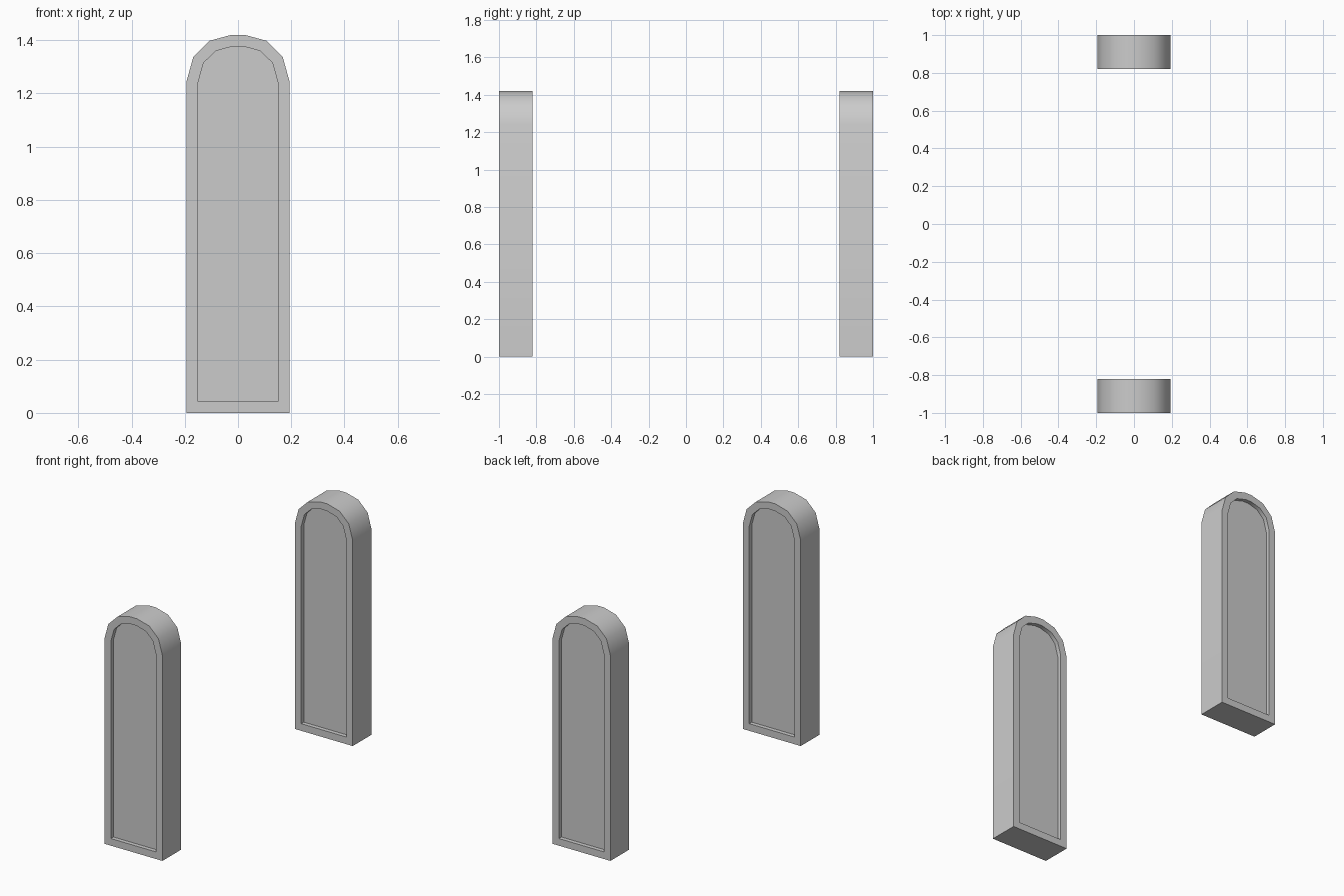
import bpy, bmesh, math

cube = bpy.data.objects.get("Cube")
if cube:
    bpy.data.objects.remove(cube, do_unlink=True)

THICKNESS = 0.18   # slab depth along y
BORDER = 0.043     # rim width around the sunken panel
RECESS = 0.025     # panel depth

stone = bpy.data.materials.new("grey_stone")
stone.use_nodes = True
grey = (0.6, 0.6, 0.6, 1)
stone.diffuse_color = grey
stone.node_tree.nodes["Principled BSDF"].inputs["Base Color"].default_value = grey

# Half outline of the arched slab, mirrored to close it
half = [(0.194, 0), (0.194, 1.243), (0.168, 1.337), (0.106, 1.398), (0.025, 1.42)]
outline = half + [(-x, z) for x, z in reversed(half)]


def arched_slab(name, y_centre):
    bm = bmesh.new()
    # Solid arch
    front = bm.faces.new([bm.verts.new((x, -THICKNESS / 2, z)) for x, z in outline])
    extruded = bmesh.ops.extrude_face_region(bm, geom=[front], use_keep_orig=True)
    moved = [g for g in extruded["geom"] if isinstance(g, bmesh.types.BMVert)]
    bmesh.ops.translate(bm, verts=moved, vec=(0, THICKNESS, 0))
    bmesh.ops.recalc_face_normals(bm, faces=bm.faces)

    # Sunken panel on both broad faces
    for panel in [f for f in bm.faces if abs(f.normal.y) > 0.9]:
        inward = -panel.normal.copy() * RECESS
        bmesh.ops.inset_region(bm, faces=[panel], thickness=BORDER, use_even_offset=True)
        sunk = bmesh.ops.extrude_discrete_faces(bm, faces=[panel])["faces"][0]
        bmesh.ops.translate(bm, verts=sunk.verts, vec=inward)
    bmesh.ops.remove_doubles(bm, verts=bm.verts, dist=0.0001)

    mesh = bpy.data.meshes.new(name)
    bm.to_mesh(mesh)
    bm.free()
    mesh.materials.append(stone)
    slab = bpy.data.objects.new(name, mesh)
    slab.location.y = y_centre
    bpy.context.collection.objects.link(slab)

    # Smooth arch, crisp rim
    bpy.ops.object.select_all(action="DESELECT")
    slab.select_set(True)
    bpy.context.view_layer.objects.active = slab
    bpy.ops.object.shade_smooth_by_angle(angle=math.radians(40))


arched_slab("front_arched_slab", -1 + THICKNESS / 2)
arched_slab("back_arched_slab", 1 - THICKNESS / 2)
